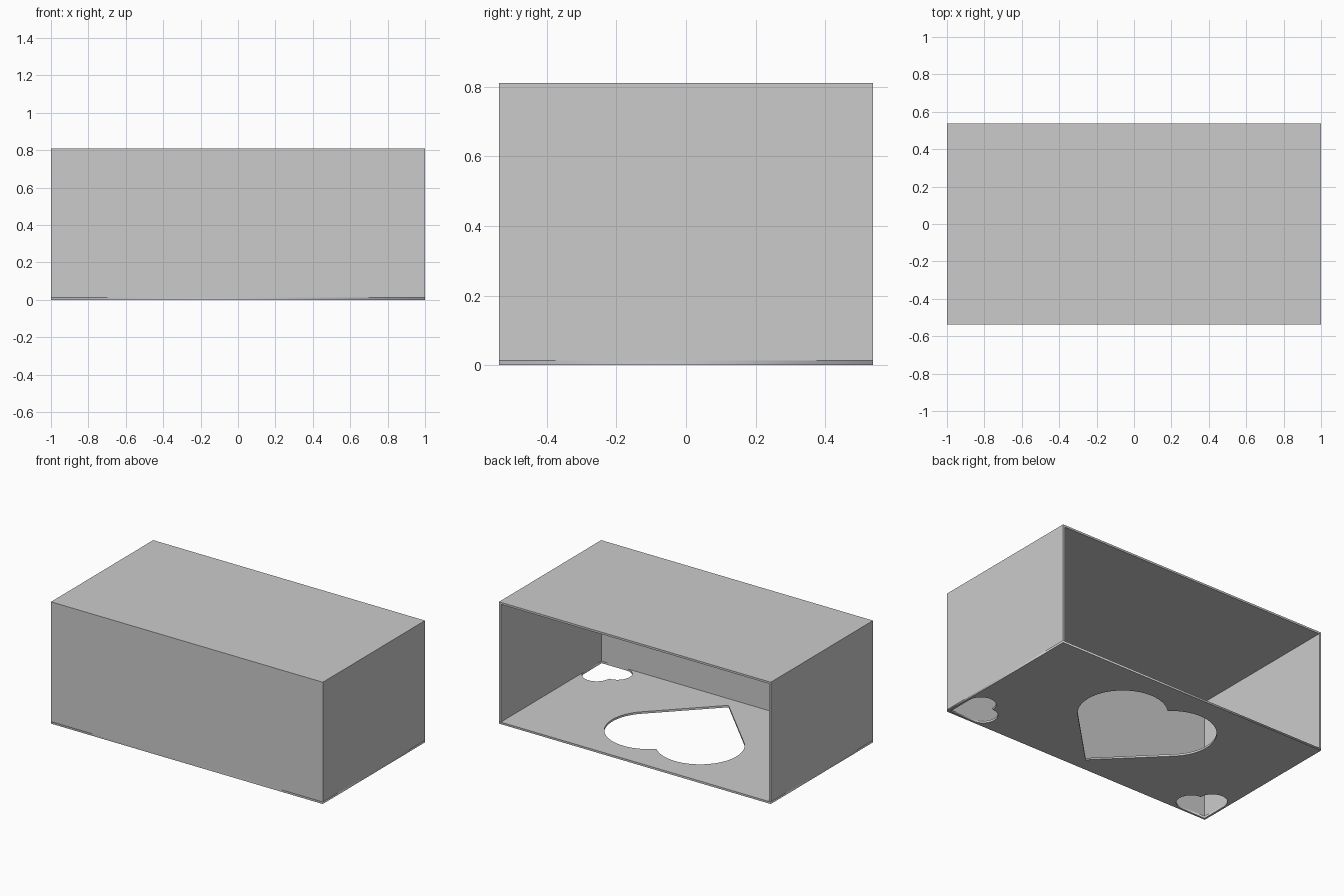
import bpy, bmesh, math
from mathutils import Matrix, Vector

cube = bpy.data.objects.get("Cube")
if cube:
    bpy.data.objects.remove(cube, do_unlink=True)

HALF_X, HALF_Y, HEIGHT, WALL = 1.0, 0.537, 0.81, 0.0133

grey = bpy.data.materials.new("light_grey")
grey.use_nodes = True
colour = (0.6, 0.6, 0.6, 1)
grey.diffuse_color = colour
grey.node_tree.nodes["Principled BSDF"].inputs["Base Color"].default_value = colour


def arc(cx, cy, radius, start, steps=32):
    """Half circle starting at an angle in degrees."""
    return [(cx + radius * math.cos(a), cy + radius * math.sin(a))
            for a in (math.radians(start + 180 * i / steps) for i in range(steps + 1))]


def heart(tip, side, angle):
    """A square with half circles on its two far sides, pivoted at the tip."""
    points = [(0, 0)] + arc(side, side / 2, side / 2, -90) + arc(side / 2, side, side / 2, 0)[1:]
    turn = Matrix.Rotation(math.radians(angle), 2)
    return [turn @ Vector(p) + Vector(tip) for p in points]


def add_outline(curve, points):
    spline = curve.splines.new('POLY')
    spline.points.add(len(points) - 1)
    for point, (x, y) in zip(spline.points, points):
        point.co = (x, y, 0, 1)
    spline.use_cyclic_u = True


# Floor panel with one large heart hole and one small one in each front corner
outline = bpy.data.curves.new("floor_panel", 'CURVE')
outline.dimensions = '2D'
outline.fill_mode = 'BOTH'
outline.extrude = WALL / 2
big = 0.536
corner_x, corner_y = HALF_X - WALL, -HALF_Y + WALL
add_outline(outline, [(-HALF_X, -HALF_Y), (HALF_X, -HALF_Y), (HALF_X, HALF_Y), (-HALF_X, HALF_Y)])
add_outline(outline, heart((0, -0.447), big, 45))
add_outline(outline, heart((corner_x, corner_y), big / 3, 90))
add_outline(outline, heart((-corner_x, corner_y), big / 3, 0))
floor = bpy.data.objects.new("floor_panel", outline)
floor.location.z = WALL / 2
bpy.context.collection.objects.link(floor)
outline.materials.append(grey)
bpy.ops.object.select_all(action='DESELECT')
floor.select_set(True)
bpy.context.view_layer.objects.active = floor
bpy.ops.object.convert(target='MESH')

# Front, sides and top as one thin shell, open at the back
bm = bmesh.new()
bmesh.ops.create_cube(bm, size=1)
bmesh.ops.scale(bm, vec=(2 * HALF_X, 2 * HALF_Y, HEIGHT - WALL), verts=bm.verts)
bmesh.ops.translate(bm, vec=(0, 0, (HEIGHT + WALL) / 2), verts=bm.verts)
bm.normal_update()
openings = [f for f in bm.faces if f.normal.y > 0.5 or f.normal.z < -0.5]
bmesh.ops.delete(bm, geom=openings, context='FACES')
mesh = bpy.data.meshes.new("box_shell")
bm.to_mesh(mesh)
bm.free()
mesh.materials.append(grey)
shell = bpy.data.objects.new("box_shell", mesh)
bpy.context.collection.objects.link(shell)
solid = shell.modifiers.new("wall_thickness", 'SOLIDIFY')
solid.thickness = WALL
solid.offset = -1
solid.use_even_offset = True
